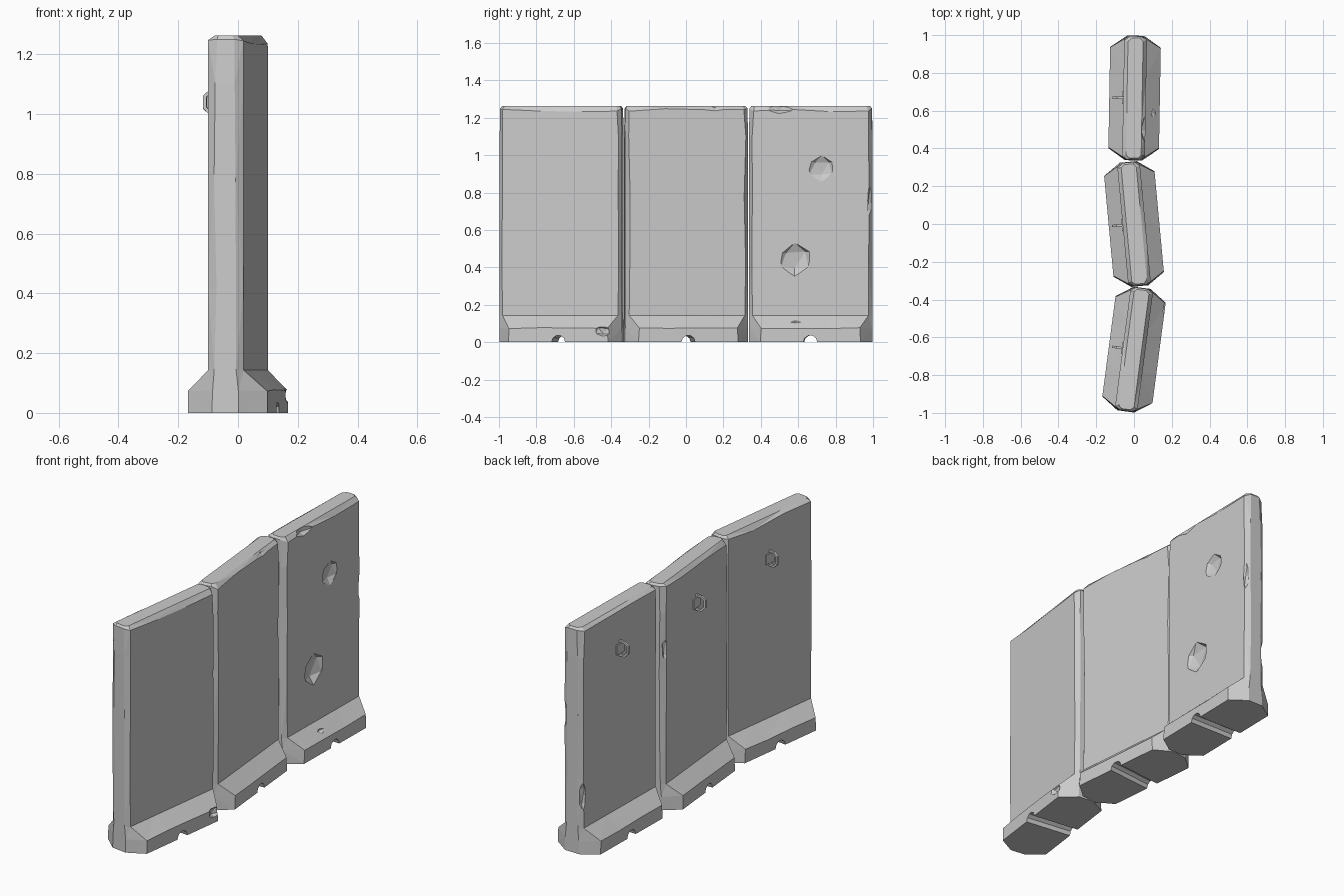
import bpy, bmesh, math, random
from mathutils import Matrix, Vector

if "Cube" in bpy.data.objects:
    bpy.data.objects.remove(bpy.data.objects["Cube"])

random.seed(4)


def new_object(name, bm):
    bmesh.ops.recalc_face_normals(bm, faces=bm.faces[:])
    me = bpy.data.meshes.new(name)
    bm.to_mesh(me)
    bm.free()
    ob = bpy.data.objects.new(name, me)
    bpy.context.collection.objects.link(ob)
    return ob


def carve(ob, cutter):
    m = ob.modifiers.new("carve", "BOOLEAN")
    m.operation, m.solver, m.object = "DIFFERENCE", "EXACT", cutter
    cutter.hide_render = True
    bpy.context.view_layer.objects.active = ob
    bpy.ops.object.modifier_apply(modifier=m.name)
    bpy.data.objects.remove(cutter)


def chip_cutter(pos, size):
    # jagged low-poly lump used to break the concrete
    bm = bmesh.new()
    bmesh.ops.create_icosphere(bm, subdivisions=1, radius=1)
    for v in bm.verts:
        v.co *= random.uniform(0.85, 1.1)
    bmesh.ops.transform(bm, verts=bm.verts[:],
                        matrix=Matrix.Translation(pos) @ Matrix.Diagonal((*size, 1)))
    return new_object("chip_cutter", bm)


def drain_cutter():
    bm = bmesh.new()
    bmesh.ops.create_cone(bm, cap_ends=True, segments=10, radius1=0.037, radius2=0.037, depth=0.5,
                          matrix=Matrix.Rotation(math.pi / 2, 4, "Y"))
    return new_object("drain_cutter", bm)


# z, side half width, side half length, end half width, end half length, wear
LEVELS = [
    (0.0, 0.134, 0.268, 0.045, 0.33, 0.0),
    (0.075, 0.134, 0.268, 0.045, 0.33, 0.006),
    (0.143, 0.06, 0.312, 0.038, 0.33, 0.002),
    (0.42, 0.06, 0.316, 0.038, 0.33, 0.009),
    (0.78, 0.06, 0.316, 0.038, 0.33, 0.012),
    (1.1, 0.06, 0.316, 0.038, 0.33, 0.006),
    (1.25, 0.06, 0.312, 0.034, 0.327, 0.009),
    (1.262, 0.04, 0.304, 0.026, 0.318, 0.006),
]


def wall_segment(name):
    bm = bmesh.new()
    rings = []
    for i, (z, w, a, e, b, wear) in enumerate(LEVELS):
        ring = []
        for s in (1, -1):
            for t in (-1, -0.4, 0.35, 1):
                y = a * t - math.copysign(random.uniform(0, wear), t)
                dz = -random.uniform(0, 0.018) if i == 6 else random.uniform(-.5, .5) * wear if i == 1 else 0
                ring.append(bm.verts.new((s * w, s * y, z + dz)))
            for k in (1, -1):
                ring.append(bm.verts.new((s * k * (e - random.uniform(0, wear)), s * b, z)))
        rings.append(ring)
    for r0, r1 in zip(rings, rings[1:]):
        n = len(r0)
        for i in range(n):
            bm.faces.new((r0[i], r0[(i + 1) % n], r1[(i + 1) % n], r1[i]))
    bm.faces.new(rings[0][::-1])
    bm.faces.new(rings[-1])
    bmesh.ops.triangulate(bm, faces=[f for f in bm.faces if len(f.verts) == 4])
    return new_object(name, bm)


def lifting_eye(name):
    # backing plate plus a half ring of square bar
    bm = bmesh.new()
    bmesh.ops.create_cube(bm, size=1, matrix=Matrix.Translation((-0.061, 0, 1.037)) @
                          Matrix.Diagonal((0.01, 0.065, 0.055, 1)))
    path = [(-0.058, 1.077), (-0.09, 1.077), (-0.111, 1.06),
            (-0.111, 1.02), (-0.09, 1.0), (-0.058, 1.0)]
    centre, h, rings = Vector((-0.06, 1.038)), 0.006, []
    for p in path:
        p = Vector(p)
        d = (p - centre).normalized() * h
        rings.append([bm.verts.new((q.x, y, q.y)) for q, y in
                      ((p + d, -h), (p + d, h), (p - d, h), (p - d, -h))])
    for r0, r1 in zip(rings, rings[1:]):
        for i in range(4):
            bm.faces.new((r0[i], r0[(i + 1) % 4], r1[(i + 1) % 4], r1[i]))
    bm.faces.new(rings[0])
    bm.faces.new(rings[-1])
    return new_object(name, bm)


# name, centre x, centre y, turn in degrees, chips (local position, size)
SEGMENTS = [
    ("front", 0.0, -0.665, -7.5, [((0.14, 0.24, 0.06), (0.03, 0.05, 0.035))]),
    ("middle", 0.0, 0.0, 5.3, [((0.065, 0.15, 1.262), (0.025, 0.10, 0.03)),
                               ((-0.06, 0.32, 0.9), (0.02, 0.02, 0.08))]),
    ("rear", 0.003, 0.667, -1.0, [((0.062, 0.06, 0.93), (0.025, 0.075, 0.075)),
                                  ((0.062, -0.085, 0.44), (0.03, 0.10, 0.095)),
                                  ((0.065, -0.17, 1.258), (0.03, 0.08, 0.04)),
                                  ((0.06, 0.325, 0.76), (0.022, 0.022, 0.12)),
                                  ((-0.06, 0.32, 0.32), (0.022, 0.024, 0.09)),
                                  ((0.11, -0.08, 0.115), (0.022, 0.05, 0.02))]),
]

for name, x, y, turn, chips in SEGMENTS:
    wall = wall_segment(name + "_barrier_wall")
    carve(wall, drain_cutter())
    for pos, size in chips:
        carve(wall, chip_cutter(pos, size))
    eye = lifting_eye(name + "_lifting_eye")
    for ob in (wall, eye):
        ob.location = (x, y, 0)
        ob.rotation_euler.z = math.radians(turn)
